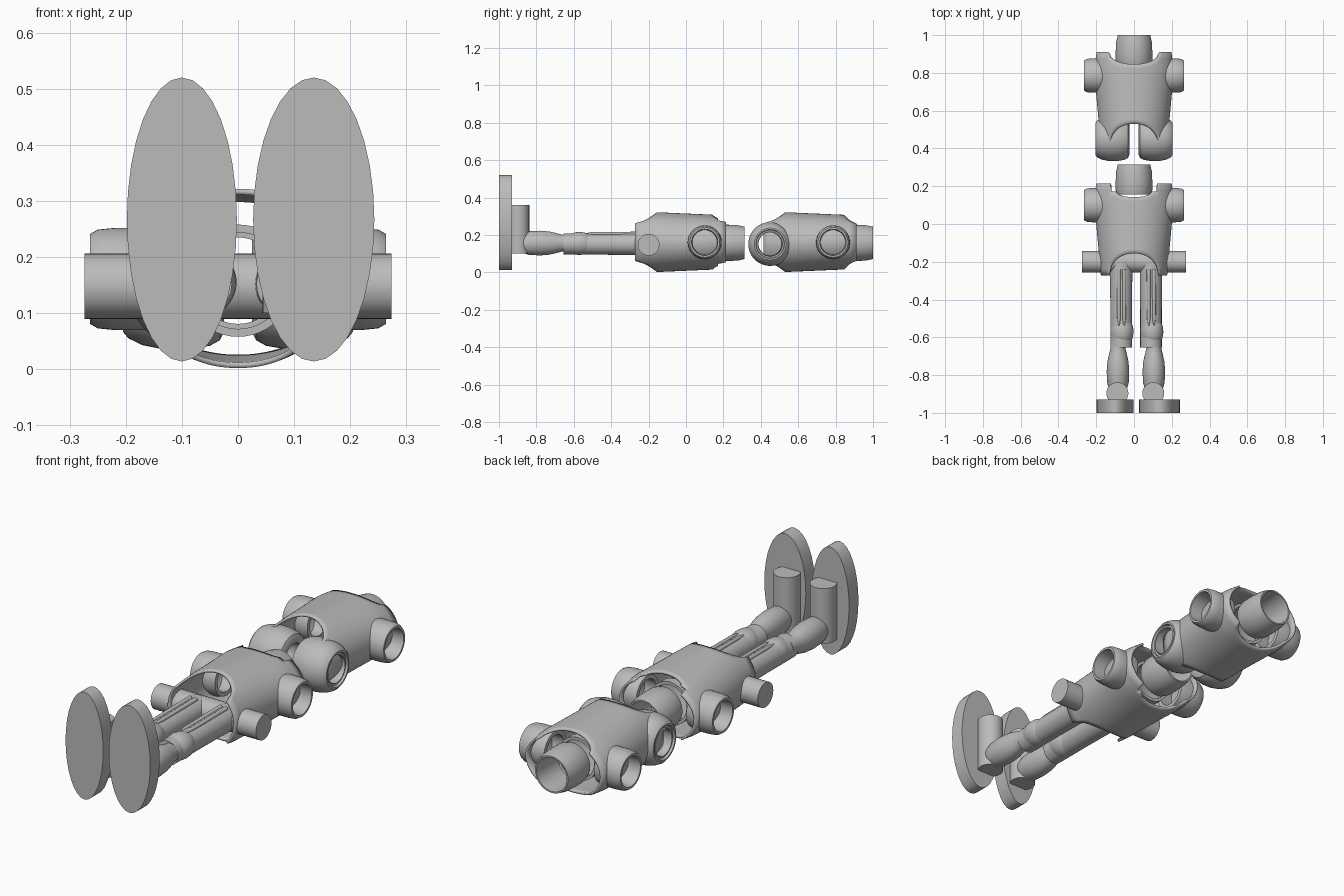
import bpy, bmesh, math
from mathutils import Matrix, Vector

cube = bpy.data.objects.get("Cube")
if cube:
    bpy.data.objects.remove(cube)

grey = bpy.data.materials.new("plain_grey")
grey.use_nodes = True
grey.diffuse_color = (0.5, 0.5, 0.5, 1)
grey.node_tree.nodes["Principled BSDF"].inputs["Base Color"].default_value = (0.5, 0.5, 0.5, 1)

MID = 0.158   # height of the body axis
AXES = {"x": Matrix(((0, 0, 1), (1, 0, 0), (0, 1, 0))),
        "y": Matrix(((1, 0, 0), (0, 0, 1), (0, 1, 0))),
        "z": Matrix.Identity(3)}


def finish(name, bm, thickness=0):
    bmesh.ops.recalc_face_normals(bm, faces=bm.faces)
    mesh = bpy.data.meshes.new(name)
    bm.to_mesh(mesh)
    bm.free()
    ob = bpy.data.objects.new(name, mesh)
    bpy.context.collection.objects.link(ob)
    mesh.materials.append(grey)
    if thickness:
        mod = ob.modifiers.new("wall", "SOLIDIFY")
        mod.thickness, mod.offset = thickness, -1
    bpy.ops.object.select_all(action="DESELECT")
    ob.select_set(True)
    bpy.context.view_layer.objects.active = ob
    bpy.ops.object.shade_smooth_by_angle(angle=math.radians(35))
    return ob


def lathe(name, profile, centre, axis="y", closed=False, n=48, scale=(1, 1)):
    """Sweep (along, radius) points round an axis; closed makes a tube, else the ends are capped."""
    bm = bmesh.new()
    rot, c = AXES[axis], Vector(centre)
    rings = []
    for along, r in profile:
        ring = []
        for i in range(n):
            a = 2 * math.pi * i / n
            p = Vector((r * scale[0] * math.cos(a), r * scale[1] * math.sin(a), along))
            ring.append(bm.verts.new(c + rot @ p))
        rings.append(ring)
    pairs = list(zip(rings, rings[1:]))
    if closed:
        pairs.append((rings[-1], rings[0]))
    else:
        bm.faces.new(rings[0])
        bm.faces.new(rings[-1])
    for a, b in pairs:
        for i in range(n):
            j = (i + 1) % n
            bm.faces.new((a[i], a[j], b[j], b[i]))
    return finish(name, bm)


def arch(x, half, depth):
    return depth * math.sqrt(max(0, 1 - (x / half) ** 2))


def lerp_table(table, y):
    for (y0, v0), (y1, v1) in zip(table, table[1:]):
        if y <= y1:
            return v0 + (v1 - v0) * (y - y0) / (y1 - y0)
    return table[-1][1]


WIDTH = [(-0.28, 0.175), (0, 0.2), (0.13, 0.213), (0.22, 0.198)]
HEIGHT = [(-0.28, 0.158), (-0.16, 0.16), (0.16, 0.146), (0.23, 0.138)]


def torso_shell(name, shift, neck_cut, n=128, rows=14):
    """Oval tube with an arch cut at the waist and a neck opening at the top."""
    bm = bmesh.new()
    columns = []
    for i in range(n):
        a = 2 * math.pi * i / n
        x_ref = 0.2 * math.cos(a)
        low = -0.272 + arch(x_ref * 0.9, 0.135, 0.117)
        high = neck_cut(x_ref)
        col = []
        for k in range(rows + 1):
            y = low + (high - low) * k / rows
            col.append(bm.verts.new((lerp_table(WIDTH, y) * math.cos(a), y + shift,
                                     0.162 + lerp_table(HEIGHT, y) * math.sin(a))))
        columns.append(col)
    for i in range(n):
        a, b = columns[i], columns[(i + 1) % n]
        for k in range(rows):
            bm.faces.new((a[k], b[k], b[k + 1], a[k + 1]))
    return finish(name, bm, 0.01)


def square_neck(x):
    return 0.215 if abs(x) > 0.12 else 0.172 - arch(x, 0.09, 0.03)


def round_neck(x):
    return 0.225 - arch(x, 0.135, 0.065)


# Sleeve and collar shapes, as closed wall sections
SLEEVE = [(0.13, 0.085), (0.16, 0.091), (0.22, 0.091), (0.25, 0.088), (0.264, 0.08),
          (0.264, 0.07), (0.2, 0.066), (0.13, 0.066)]
COLLAR = [(0.155, 0.09), (0.18, 0.097), (0.23, 0.097), (0.28, 0.094), (0.314, 0.086),
          (0.314, 0.079), (0.25, 0.077), (0.155, 0.077)]
HIP = [(0.025, 0.085), (0.032, 0.1), (0.05, 0.11), (0.09, 0.117), (0.13, 0.117), (0.17, 0.109),
       (0.195, 0.097), (0.205, 0.085), (0.205, 0.077), (0.195, 0.074), (0.195, 0.066),
       (0.2, 0.062), (0.025, 0.062)]


def mirrored(profile, side):
    return [(side * along, r) for along, r in profile]


# Two torsos, each with collar and arm sleeves
for label, shift, cut in (("lower", 0, square_neck), ("upper", 0.686, round_neck)):
    torso_shell(label + "_torso_shell", shift, cut)
    lathe(label + "_neck_collar", COLLAR, (0, shift, MID), closed=True)
    lathe(label + "_inner_ring", [(0.08, 0.1), (0.12, 0.1), (0.12, 0.086), (0.08, 0.086)],
          (0, shift, MID), closed=True)
    for side, word in ((1, "left"), (-1, "right")):
        lathe(f"{label}_{word}_arm_sleeve", mirrored(SLEEVE, side), (0, 0.1 + shift, MID + 0.003),
              "x", closed=True)

# Hip barrels of the upper torso
for side, word in ((1, "left"), (-1, "right")):
    lathe(word + "_hip_barrel", mirrored(HIP, side), (0, 0.45, 0.152), "x", closed=True)

# Hip rod of the lower torso
lathe("hip_rod", [(-0.274, 0.058), (0.274, 0.058)], (0, -0.2, 0.148), "x")

# Legs, ankles and feet
for word, thigh_x, calf_x, foot_x, foot_w in (("left", 0.09, 0.105, 0.135, 0.108),
                                            ("right", -0.068, -0.085, -0.1, 0.098)):
    lathe(word + "_thigh", [(-0.655, 0.057), (-0.45, 0.057), (-0.2, 0.06)], (thigh_x, 0, 0.152))
    calf = [(-0.91, 0.03), (-0.875, 0.05), (-0.84, 0.06), (-0.78, 0.063), (-0.73, 0.059),
            (-0.69, 0.05), (-0.66, 0.042), (-0.62, 0.042)]
    lathe(word + "_calf", calf, (calf_x, 0, 0.157), scale=(0.95, 1.05))
    # Knee bulge
    knee = [(-0.57 + 0.085 * math.cos(t * math.pi / 12), 0.061 * math.sin(t * math.pi / 12) + 0.0005)
            for t in range(13)]
    lathe(word + "_knee", knee, (thigh_x + 0.004, 0, 0.155))
    # Thin ridges along the top of the thigh
    for dx in (-0.012, 0.016):
        ridge = [(-0.54, 0.003), (-0.5, 0.009), (-0.24, 0.011)]
        lathe(word + "_thigh_ridge", ridge, (thigh_x + dx, 0, 0.207), n=16)
    lathe(word + "_ankle_post", [(0.1, 0.058), (0.36, 0.058)], (calf_x - 0.003, -0.896, 0), "z")
    lathe(word + "_foot_plate", [(-1, 1), (-0.93, 1)], (foot_x, 0, 0.267), n=32,
          scale=(foot_w, 0.253))
